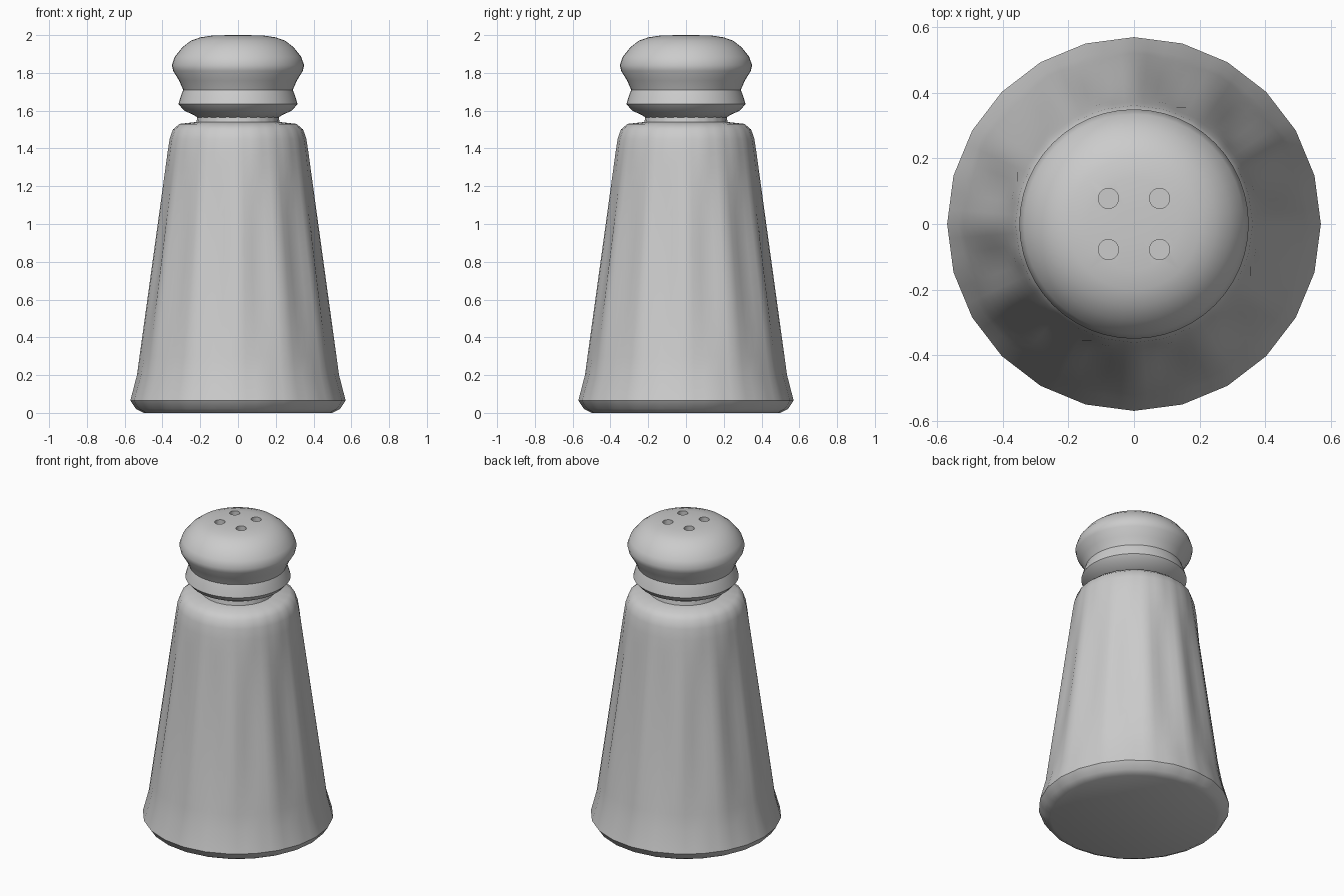
import bpy, bmesh
from math import sin, cos, radians, pi

if "Cube" in bpy.data.objects:
    bpy.data.objects.remove(bpy.data.objects["Cube"])


def finish(bm, name, angle):
    bmesh.ops.recalc_face_normals(bm, faces=bm.faces)
    me = bpy.data.meshes.new(name)
    bm.to_mesh(me)
    bm.free()
    ob = bpy.data.objects.new(name, me)
    bpy.context.collection.objects.link(ob)
    bpy.ops.object.select_all(action='DESELECT')
    ob.select_set(True)
    bpy.context.view_layer.objects.active = ob
    bpy.ops.object.shade_smooth_by_angle(angle=radians(angle))
    return ob


def lathe(name, profile, angles, radius_fn, angle):
    """Loft rings of points through a (radius, z) profile and cap both ends."""
    bm = bmesh.new()
    rings = []
    for r, z in profile:
        ring = []
        for a in angles:
            q = radius_fn(r, z, a)
            t = radians(a)
            ring.append(bm.verts.new((q * cos(t), q * sin(t), z)))
        rings.append(ring)
    n = len(angles)
    for lo, hi in zip(rings, rings[1:]):
        for i in range(n):
            j = (i + 1) % n
            bm.faces.new((lo[i], lo[j], hi[j], hi[i]))
    bm.faces.new(rings[0][::-1])
    bm.faces.new(rings[-1])
    return finish(bm, name, angle)


# Fluted body: 24-sided with twelve long scooped grooves
FLUTE = {10: 0.014, 15: 0.02, 20: 0.014}


def fluted(r, z, a):
    chord = r * cos(pi / 24) / cos(pi / 12 * 0.5 - radians(a % 15))
    chord = r * cos(radians(7.5)) / cos(radians(a % 15 - 7.5))
    fade = max(0.0, 1 - ((z - 0.74) / 0.6) ** 2)
    return chord - FLUTE.get(a % 30, 0.0) * fade


wall = [(0.535 - 0.1375 * (z - 0.2), z) for z in
        (0.2, 0.3, 0.45, 0.6, 0.74, 0.9, 1.05, 1.2, 1.3, 1.38)]
body_profile = ([(0.5, 0.0), (0.54, 0.02), (0.57, 0.065)] + wall +
                [(0.362, 1.45), (0.345, 1.5), (0.31, 1.53), (0.22, 1.54), (0.21, 1.6)])
body_angles = [30 * k + o for k in range(12) for o in (0, 4.5, 10, 15, 20, 25.5)]
lathe("body", body_profile, body_angles, fluted, 40)

# Turned cap with a collar and domed top
cap_profile = [(0.215, 1.565), (0.24, 1.58), (0.285, 1.6), (0.315, 1.635), (0.302, 1.68),
               (0.29, 1.71), (0.312, 1.76), (0.343, 1.81), (0.35, 1.84), (0.335, 1.885),
               (0.295, 1.935), (0.25, 1.97), (0.2, 1.988), (0.14, 1.997), (0.05, 2.0)]
cap = lathe("cap", cap_profile, [7.5 * k for k in range(48)], lambda r, z, a: r, 40)

# Four pouring holes
bm = bmesh.new()
for sx in (-1, 1):
    for sy in (-1, 1):
        res = bmesh.ops.create_cone(bm, cap_ends=True, segments=20, radius1=0.031,
                                    radius2=0.031, depth=0.12)
        bmesh.ops.translate(bm, verts=res["verts"], vec=(sx * 0.078, sy * 0.078, 2.01))
cutter = finish(bm, "hole_cutter", 40)
cutter.hide_render = True
cutter.display_type = 'WIRE'
holes = cap.modifiers.new("holes", 'BOOLEAN')
holes.operation = 'DIFFERENCE'
holes.object = cutter
bpy.context.view_layer.objects.active = cap
bpy.ops.object.select_all(action='DESELECT')
cap.select_set(True)
bpy.ops.object.modifier_apply(modifier=holes.name)
bpy.data.objects.remove(cutter)
bpy.ops.object.shade_smooth_by_angle(angle=radians(40))
